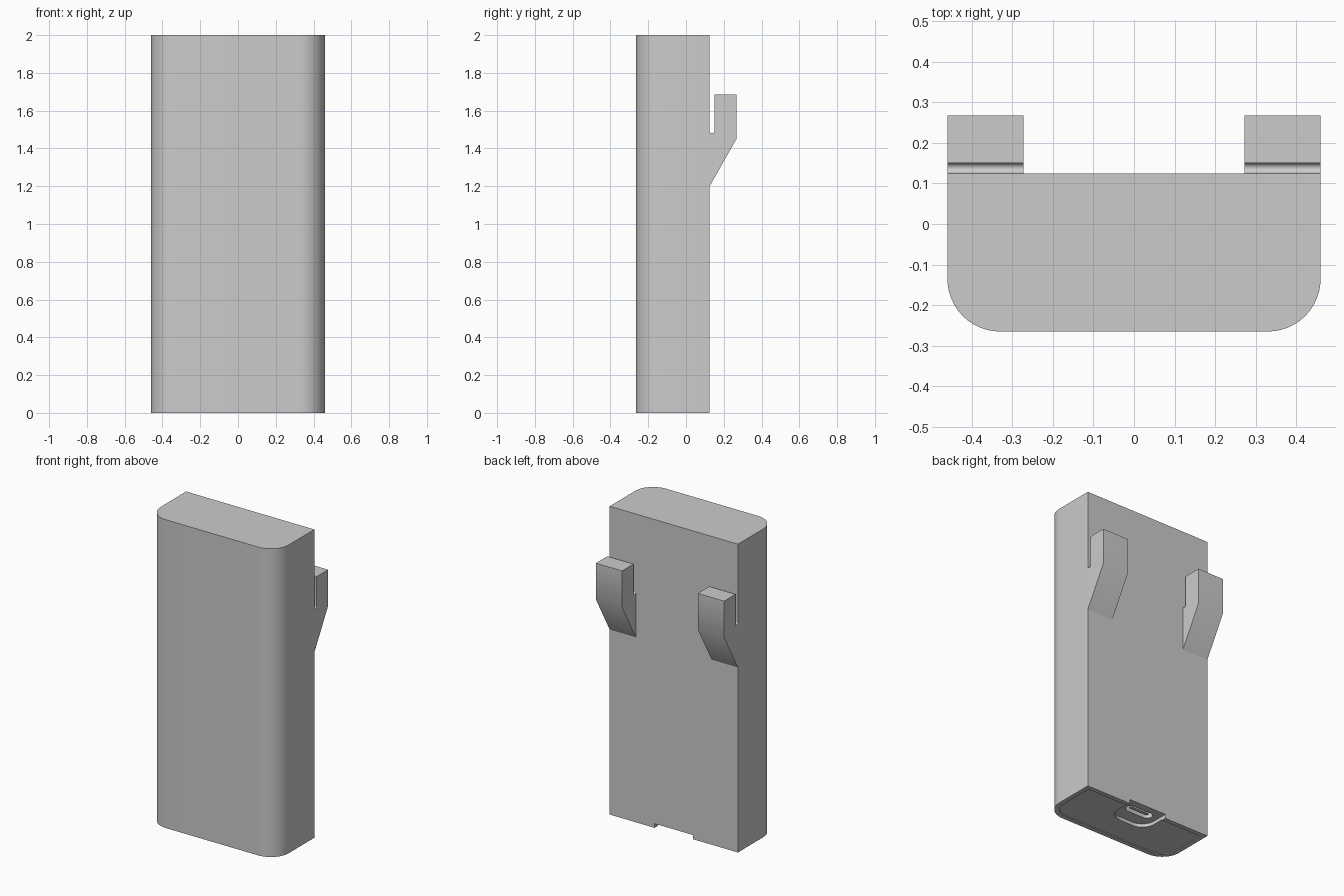
import bpy, bmesh, math
from math import pi

if "Cube" in bpy.data.objects:
    bpy.data.objects.remove(bpy.data.objects["Cube"])

X, BACK, FRONT = 0.46, 0.125, -0.265


def arc(cx, cy, r, a0, a1, n=12):
    return [(cx + r * math.cos(a0 + (a1 - a0) * i / n),
             cy + r * math.sin(a0 + (a1 - a0) * i / n)) for i in range(n + 1)]


def tray(hx, back, front, r):
    """Outline with a square back and two rounded front corners."""
    return ([(hx, back), (-hx, back)]
            + arc(-hx + r, front + r, r, pi, 1.5 * pi)
            + arc(hx - r, front + r, r, 1.5 * pi, 2 * pi))


def stadium(hx, cy, r):
    return arc(hx - r, cy, r, -pi / 2, pi / 2) + arc(-hx + r, cy, r, pi / 2, 1.5 * pi)


def prism(name, pts, lo, hi, axis="z"):
    """Extrude an outline between two positions along z or x."""
    place = (lambda p: (p[0], p[1], lo)) if axis == "z" else (lambda p: (lo, p[0], p[1]))
    bm = bmesh.new()
    face = bm.faces.new([bm.verts.new(place(p)) for p in pts])
    out = bmesh.ops.extrude_face_region(bm, geom=[face])
    verts = [g for g in out["geom"] if isinstance(g, bmesh.types.BMVert)]
    d = hi - lo
    bmesh.ops.translate(bm, verts=verts, vec=(0, 0, d) if axis == "z" else (d, 0, 0))
    bmesh.ops.recalc_face_normals(bm, faces=bm.faces[:])
    me = bpy.data.meshes.new(name)
    bm.to_mesh(me)
    bm.free()
    ob = bpy.data.objects.new(name, me)
    bpy.context.collection.objects.link(ob)
    return ob


def activate(ob):
    bpy.ops.object.select_all(action="DESELECT")
    ob.select_set(True)
    bpy.context.view_layer.objects.active = ob


def cut(ob, pts, lo, hi):
    cutter = prism("cutter", pts, lo, hi)
    mod = ob.modifiers.new("cut", "BOOLEAN")
    mod.operation, mod.object, mod.solver = "DIFFERENCE", cutter, "EXACT"
    activate(ob)
    bpy.ops.object.modifier_apply(modifier=mod.name)
    bpy.data.objects.remove(cutter)


# main body with a shallow socket underneath
body = prism("body", tray(X, BACK, FRONT, 0.13), 0, 2)
inset = tray(X - 0.03, BACK - 0.03, FRONT + 0.03, 0.10)
cut(body, inset, -0.1, 0.12)

# base plate sits just inside the rim
plate = prism("base_plate", inset, 0.005, 0.12)

# port recess opens through the back edge of body and plate
recess = tray(0.137, 0.2, -0.07, 0.09)
for ob in (body, plate):
    cut(ob, recess, -0.1, 0.027)

# port slot and its inner tongue
cut(plate, stadium(0.095, 0.045, 0.033), 0, 0.09)
tongue = prism("port_tongue", stadium(0.07, 0.045, 0.01), 0.035, 0.09)

grey = bpy.data.materials.new("light_grey")
grey.diffuse_color = (0.7, 0.7, 0.7, 1)
grey.use_nodes = True
grey.node_tree.nodes["Principled BSDF"].inputs["Base Color"].default_value = grey.diffuse_color
for ob in (plate, tongue):
    ob.data.materials.append(grey)

# two hooks on the back, one mirrored
r = 0.0125
hook_profile = ([(BACK, 1.20), (0.267, 1.45), (0.267, 1.685), (BACK + 2 * r, 1.685)]
                + arc(BACK + r, 1.493, r, 0, -pi, 10))
hooks = prism("back_hooks", hook_profile, 0.272, X, "x")
hooks.modifiers.new("mirror", "MIRROR").use_axis = (True, False, False)

for ob in (body, plate, tongue, hooks):
    activate(ob)
    bpy.ops.object.shade_smooth_by_angle(angle=math.radians(30))
